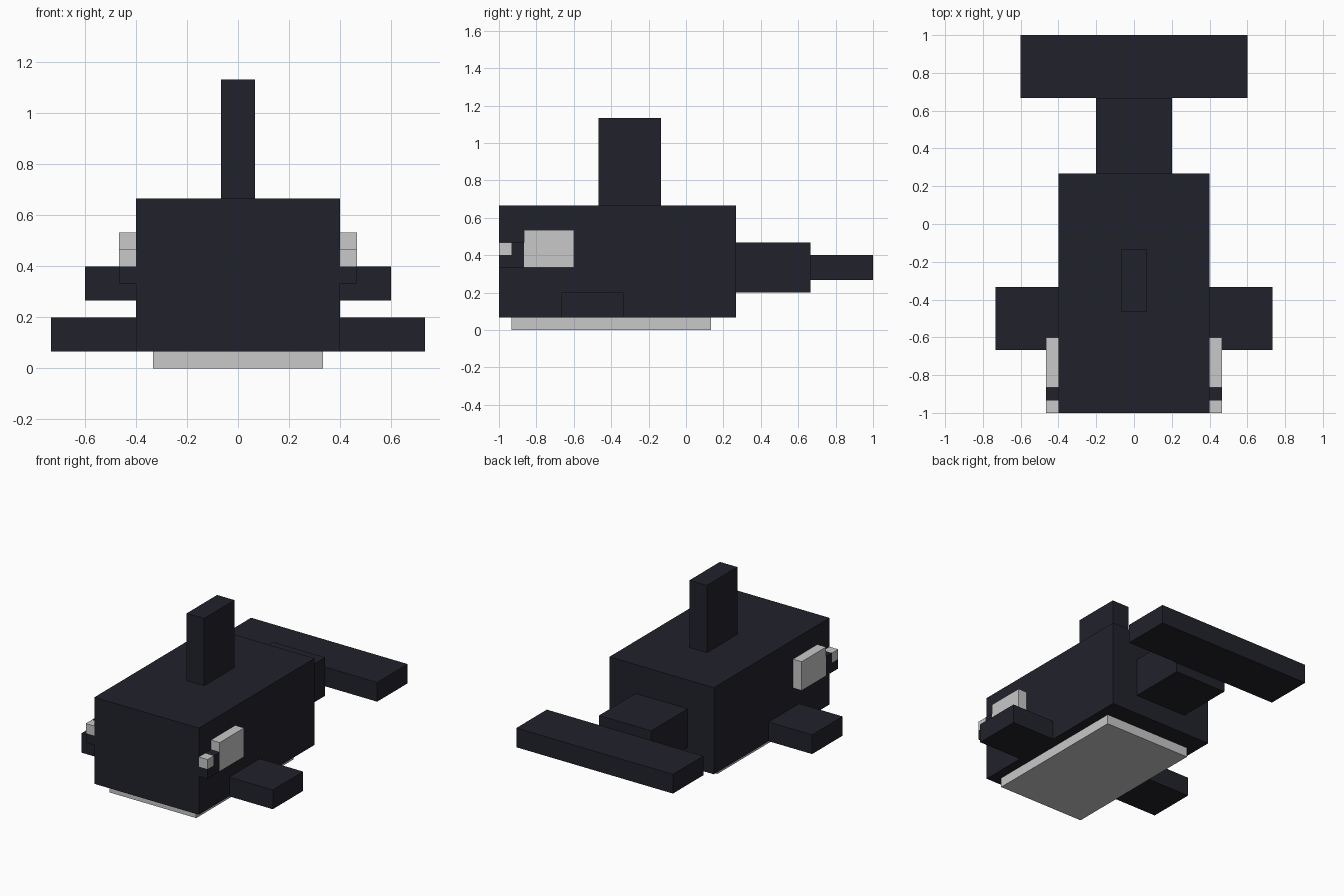
import bpy
import bmesh
from mathutils import Vector

cube = bpy.data.objects.get("Cube")
if cube:
    bpy.data.objects.remove(cube, do_unlink=True)

U = 1 / 15  # one block unit


def make_material(name, rgb):
    mat = bpy.data.materials.new(name)
    mat.use_nodes = True
    color = (*rgb, 1)
    mat.diffuse_color = color
    mat.node_tree.nodes["Principled BSDF"].inputs["Base Color"].default_value = color
    return mat


dark = make_material("dark_navy", (0.0155, 0.0155, 0.025))
pale = make_material("pale_grey", (0.58, 0.58, 0.58))


def finish(name, bm, mat):
    bmesh.ops.recalc_face_normals(bm, faces=bm.faces)
    mesh = bpy.data.meshes.new(name)
    bm.to_mesh(mesh)
    bm.free()
    mesh.materials.append(mat)
    bpy.context.collection.objects.link(bpy.data.objects.new(name, mesh))


def box(name, mat, x, y, z):
    """Box from its (low, high) ranges in block units."""
    bm = bmesh.new()
    bmesh.ops.create_cube(bm, size=1)
    spans = (x, y, z)
    for v in bm.verts:
        v.co = Vector([(lo if c < 0 else hi) * U for c, (lo, hi) in zip(v.co, spans)])
    finish(name, bm, mat)


def side_plate(name, mat, x, profile):
    """Extrude a (y, z) profile across an x range in block units."""
    bm = bmesh.new()
    face = bm.faces.new([bm.verts.new((x[0] * U, y * U, z * U)) for y, z in profile])
    new = bmesh.ops.extrude_face_region(bm, geom=[face])["geom"]
    moved = [g for g in new if isinstance(g, bmesh.types.BMVert)]
    bmesh.ops.translate(bm, verts=moved, vec=((x[1] - x[0]) * U, 0, 0))
    finish(name, bm, mat)


# Central parts
box("body", dark, (-6, 6), (-15, 4), (1, 10))
box("belly", pale, (-5, 5), (-14, 2), (0, 1))
box("dorsal_fin", dark, (-1, 1), (-7, -2), (10, 17))
box("tail_stock", dark, (-3, 3), (4, 10), (3, 7))
box("tail_fluke", dark, (-9, 9), (10, 15), (4, 6))

# Mirrored side parts
L_SHAPE = [(-15, 5), (-13, 5), (-13, 7), (-14, 7), (-14, 6), (-15, 6)]
for side, s in (("left", 1), ("right", -1)):
    eye_x = sorted((6 * s, 7 * s))
    box(side + "_flipper", dark, sorted((6 * s, 11 * s)), (-10, -5), (1, 3))
    box(side + "_eye_patch", pale, eye_x, (-13, -9), (5, 8))
    box(side + "_eye_highlight", pale, eye_x, (-15, -14), (6, 7))
    side_plate(side + "_eye", dark, eye_x, L_SHAPE)
